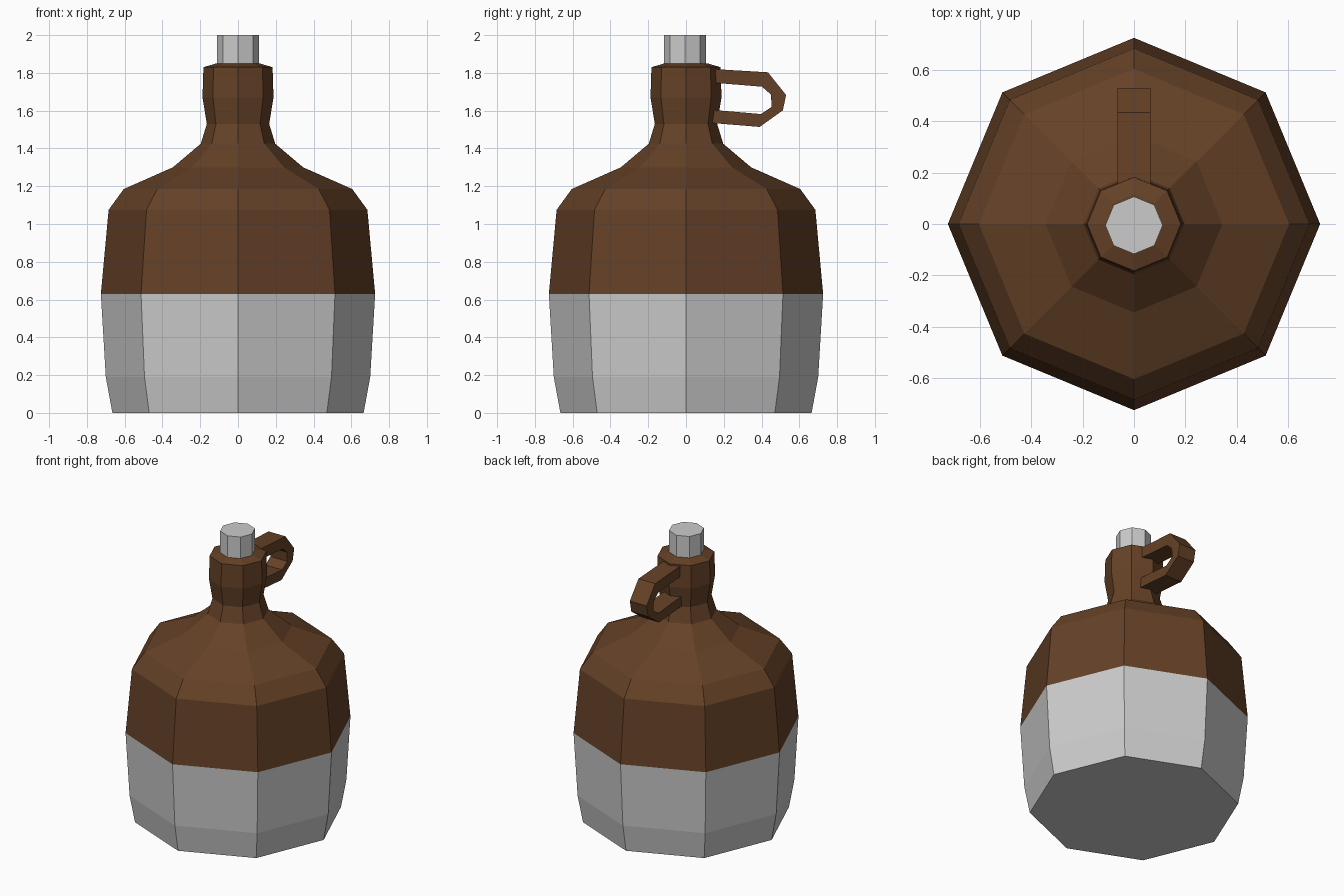
import bpy, bmesh
from math import sin, cos, pi

if "Cube" in bpy.data.objects:
    bpy.data.objects.remove(bpy.data.objects["Cube"])

brown = bpy.data.materials.new("brown_glaze")
brown.diffuse_color = (0.13, 0.053, 0.02, 1)
brown.use_nodes = True
brown.node_tree.nodes["Principled BSDF"].inputs["Base Color"].default_value = brown.diffuse_color


def finish(name, bm, material=None):
    bmesh.ops.recalc_face_normals(bm, faces=bm.faces)
    mesh = bpy.data.meshes.new(name)
    bm.to_mesh(mesh)
    bm.free()
    if material:
        mesh.materials.append(material)
    obj = bpy.data.objects.new(name, mesh)
    bpy.context.collection.objects.link(obj)
    return obj


def lathe(name, profile, material=None, bottom=False, top=False, y=0.0, sides=8):
    bm = bmesh.new()
    rings = [[bm.verts.new((r * cos(2 * pi * i / sides), y + r * sin(2 * pi * i / sides), z))
              for i in range(sides)] for r, z in profile]
    for a, b in zip(rings, rings[1:]):
        for i in range(sides):
            j = (i + 1) % sides
            bm.faces.new((a[i], a[j], b[j], b[i]))
    if bottom:
        bm.faces.new(rings[0][::-1])
    if top:
        bm.faces.new(rings[-1])
    return finish(name, bm, material)


# Unglazed lower body
lathe("lower_body", [(0.665, 0), (0.70, 0.19), (0.726, 0.63)], bottom=True)

# Glazed upper body, shoulder and neck
lathe("upper_body_and_neck",
      [(0.726, 0.63), (0.685, 1.075), (0.605, 1.185), (0.345, 1.30), (0.197, 1.425),
       (0.165, 1.53), (0.188, 1.67), (0.183, 1.83), (0.115, 1.85)], brown, top=True)

# Stopper
lathe("stopper", [(0.112, 1.84), (0.112, 2.0)], bottom=True, top=True, y=-0.005)

# Loop handle: outer and inner side profiles bridged across the width
outer = [(0.12, 1.822), (0.434, 1.803), (0.53, 1.683), (0.513, 1.602), (0.39, 1.514), (0.12, 1.536)]
inner = [(0.12, 1.75), (0.402, 1.727), (0.45, 1.685), (0.453, 1.62), (0.397, 1.582), (0.12, 1.606)]
bm = bmesh.new()
sections = [[bm.verts.new((x, p[0], p[1])) for x, p in
             ((-0.065, o), (0.065, o), (0.065, n), (-0.065, n))]
            for o, n in zip(outer, inner)]
for a, b in zip(sections, sections[1:]):
    for i in range(4):
        j = (i + 1) % 4
        bm.faces.new((a[i], a[j], b[j], b[i]))
bm.faces.new(sections[0])
bm.faces.new(sections[-1])
finish("handle", bm, brown)
